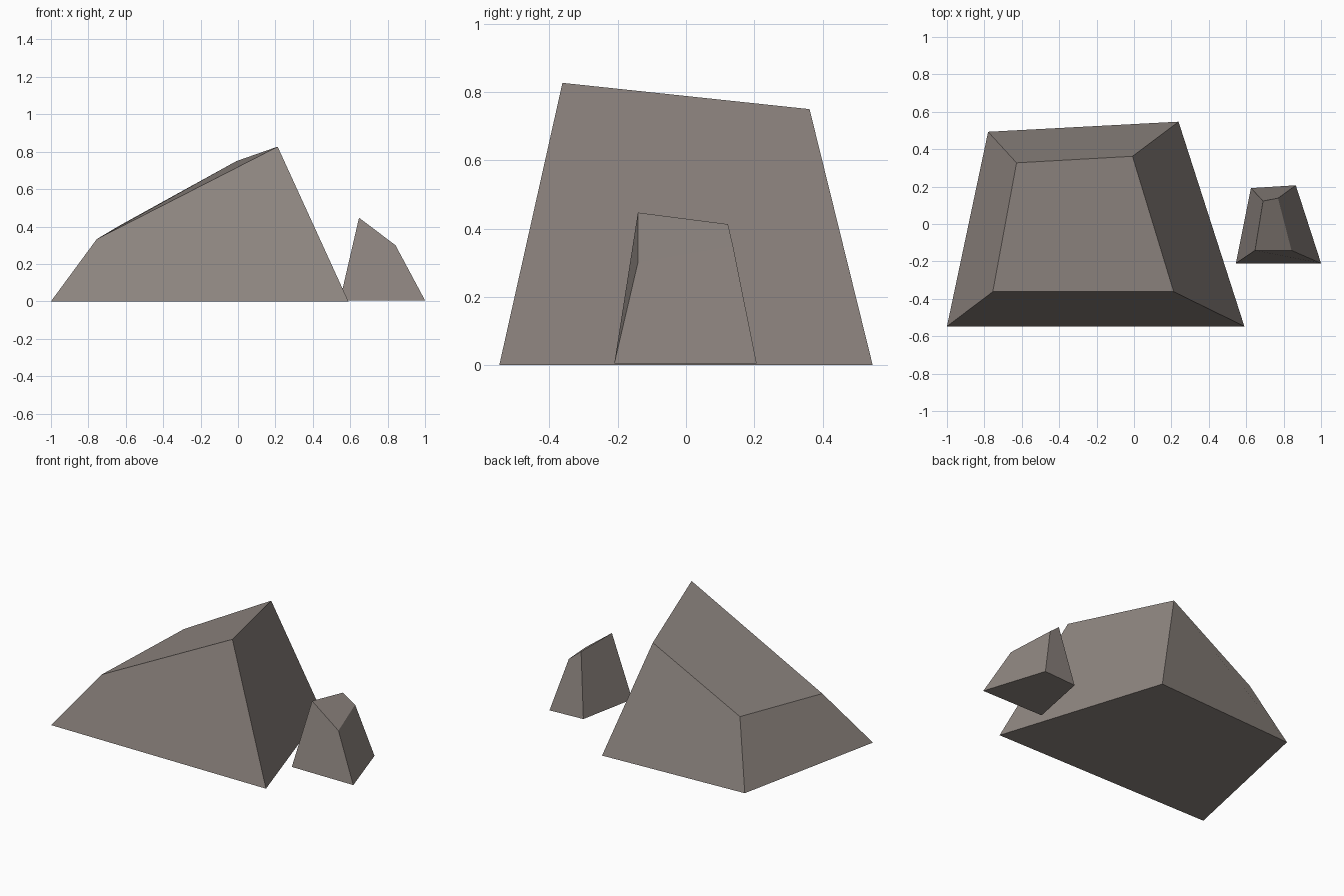
import bpy
import bmesh

cube = bpy.data.objects.get("Cube")
if cube:
    bpy.data.objects.remove(cube, do_unlink=True)

# One warm grey stone colour
stone = bpy.data.materials.new("warm grey stone")
stone.use_nodes = True
colour = (0.27, 0.235, 0.215, 1)
stone.diffuse_color = colour
bsdf = stone.node_tree.nodes["Principled BSDF"]
bsdf.inputs["Base Color"].default_value = colour
bsdf.inputs["Roughness"].default_value = 0.9


def make_rock(name, base, top):
    """Loft a four-sided base ring to a four-sided slanted top ring."""
    bm = bmesh.new()
    lower = [bm.verts.new(p) for p in base]
    upper = [bm.verts.new(p) for p in top]
    bm.faces.new(reversed(lower))
    bm.faces.new(upper)
    # Each warped side starts at its upper corner, which sets its fold
    for i in range(len(base)):
        j = (i + 1) % len(base)
        bm.faces.new((upper[i], lower[i], lower[j], upper[j]))
    mesh = bpy.data.meshes.new(name)
    bm.to_mesh(mesh)
    bm.free()
    mesh.materials.append(stone)
    rock = bpy.data.objects.new(name, mesh)
    bpy.context.collection.objects.link(rock)
    return rock


# Large boulder, highest at its front right corner
make_rock(
    "large_rock",
    [(-1, -0.547, 0), (0.59, -0.547, 0), (0.238, 0.547, 0), (-0.78, 0.493, 0)],
    [(-0.755, -0.362, 0.333), (0.212, -0.362, 0.827), (-0.008, 0.362, 0.75), (-0.628, 0.327, 0.408)],
)

# Small stone beside it, sloping the other way
make_rock(
    "small_rock",
    [(0.545, -0.21, 0.005), (1, -0.21, 0.005), (0.865, 0.207, 0.005), (0.625, 0.192, 0.005)],
    [(0.647, -0.141, 0.447), (0.842, -0.141, 0.3), (0.77, 0.138, 0.348), (0.69, 0.123, 0.413)],
)
